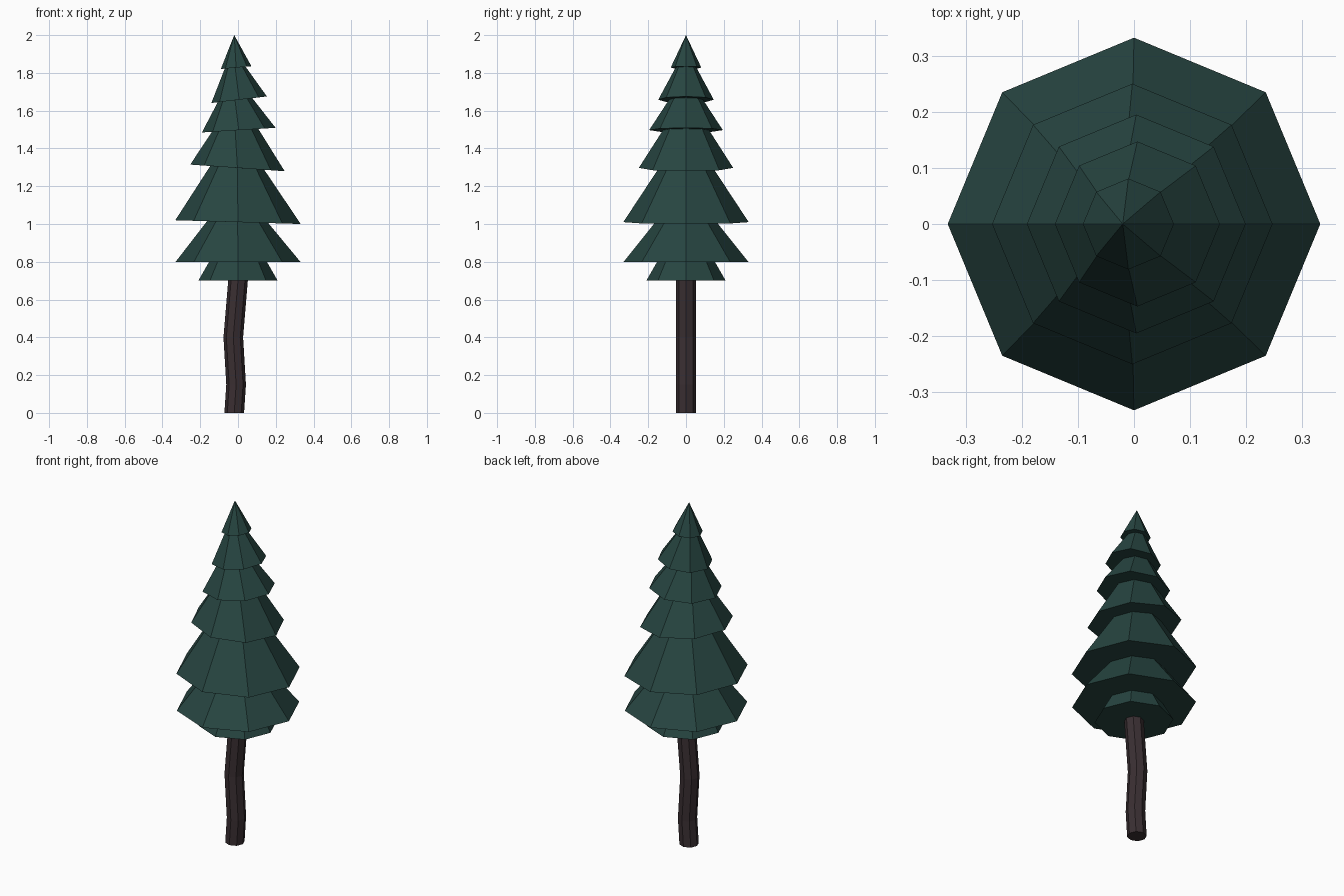
import bpy, bmesh
from math import cos, sin, pi

if "Cube" in bpy.data.objects:
    bpy.data.objects.remove(bpy.data.objects["Cube"])

SIDES = 8


def material(name, rgb):
    m = bpy.data.materials.new(name)
    m.diffuse_color = (*rgb, 1)
    m.use_nodes = True
    m.node_tree.nodes["Principled BSDF"].inputs["Base Color"].default_value = m.diffuse_color
    return m


def loft(name, rings, mat, tip=None, cap_base=False):
    """Join octagonal rings given as (centre x, z, radius, tilt slope)."""
    bm = bmesh.new()
    loops = []
    for cx, z, r, tilt in rings:
        loop = []
        for i in range(SIDES):
            a = 2 * pi * i / SIDES
            loop.append(bm.verts.new((cx + r * cos(a), r * sin(a), z + tilt * r * cos(a))))
        loops.append(loop)
    for low, high in zip(loops, loops[1:]):
        for i in range(SIDES):
            j = (i + 1) % SIDES
            bm.faces.new((low[i], low[j], high[j], high[i]))
    if cap_base:
        bm.faces.new(loops[0][::-1])
    if tip:
        apex = bm.verts.new(tip)
        for i in range(SIDES):
            bm.faces.new((loops[-1][i], loops[-1][(i + 1) % SIDES], apex))
    mesh = bpy.data.meshes.new(name)
    bm.to_mesh(mesh)
    bm.free()
    mesh.materials.append(mat)
    obj = bpy.data.objects.new(name, mesh)
    bpy.context.collection.objects.link(obj)
    return obj


bark = material("bark", (0.042, 0.028, 0.032))
needles = material("needles", (0.02, 0.06, 0.053))

# Gently bent trunk
loft("trunk", [(-0.02, 0, 0.052, 0), (-0.01, 0.15, 0.052, 0),
               (-0.025, 0.4, 0.052, 0), (0, 0.7, 0.052, 0)], bark, cap_base=True)

# Tiered foliage: each tier is (rim x, rim z, tilt, rim radius, neck x, neck radius),
# the neck being the underside's inner edge where it meets the tier below
tiers = [
    (0.0, 0.70, 0.0, 0.21, 0.0, 0.052),
    (0.0, 0.80, 0.0, 0.33, 0.0, 0.153),
    (0.0, 1.01, -0.03, 0.332, -0.002, 0.162),
    (-0.003, 1.297, -0.07, 0.25, -0.004, 0.143),
    (0.004, 1.497, 0.063, 0.195, -0.015, 0.122),
    (0.006, 1.658, 0.118, 0.147, -0.016, 0.09),
    (-0.01, 1.828, 0.09, 0.081, -0.015, 0.055),
]
rings = []
for cx, z, tilt, r, nx, nr in tiers:
    rings += [(nx, z, nr, tilt), (cx, z, r, tilt)]
loft("foliage", rings, needles, tip=(-0.02, 0, 2.0))
